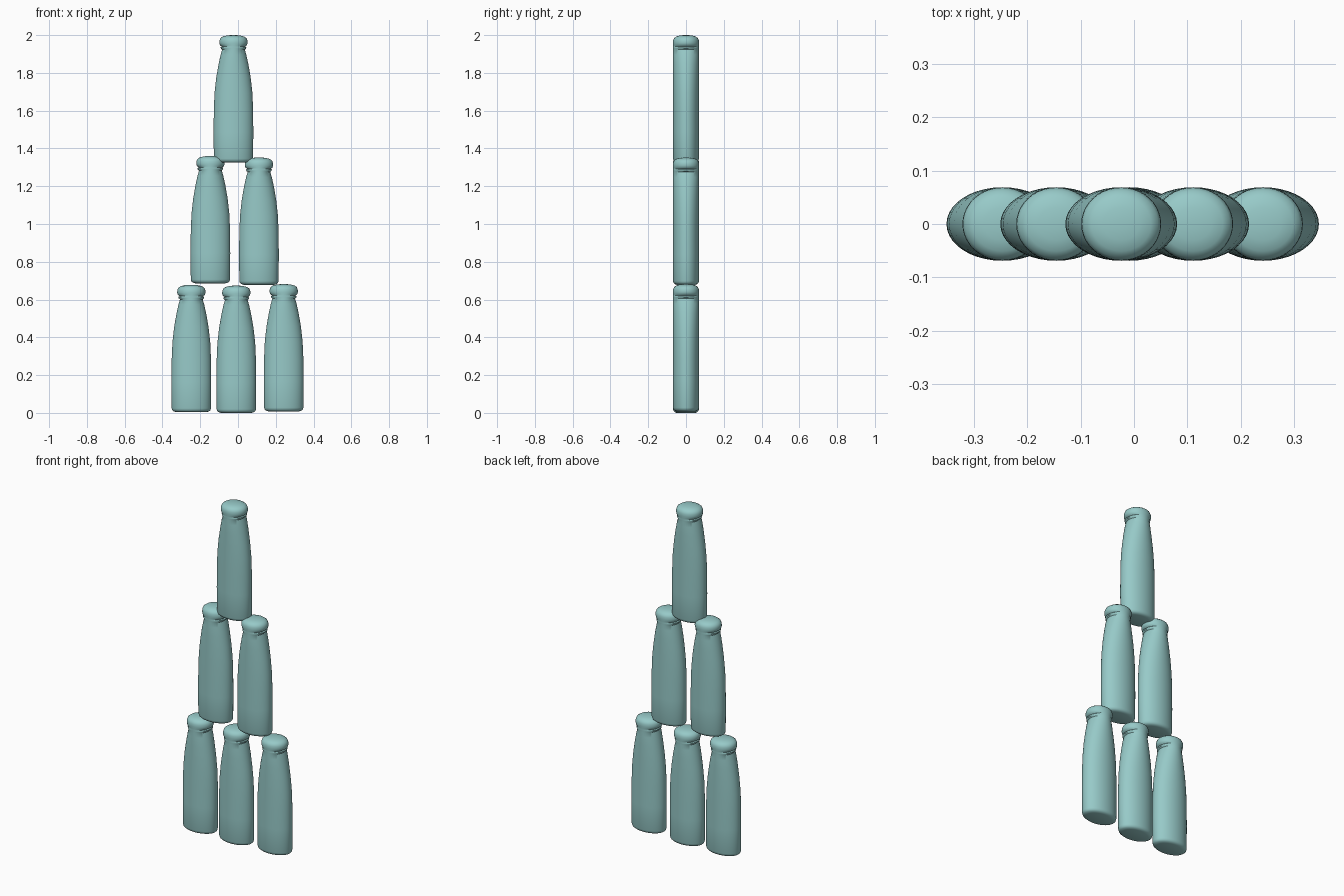
import bpy
import bmesh
import math

cube = bpy.data.objects.get("Cube")
if cube:
    bpy.data.objects.remove(cube, do_unlink=True)

glass = bpy.data.materials.new("pale_teal")
glass.use_nodes = True
colour = (0.31, 0.59, 0.58, 1)
glass.diffuse_color = colour
glass.node_tree.nodes["Principled BSDF"].inputs["Base Color"].default_value = colour

SIDES = 40
# Bottle outline: height, half width, half depth
RINGS = [
    (0.0, 0.080, 0.050), (0.004, 0.094, 0.060), (0.010, 0.101, 0.066),
    (0.020, 0.104, 0.069), (0.16, 0.105, 0.069), (0.28, 0.104, 0.069),
    (0.37, 0.100, 0.069), (0.45, 0.091, 0.069), (0.52, 0.079, 0.069),
    (0.57, 0.068, 0.069), (0.597, 0.060, 0.068), (0.603, 0.067, 0.068),
    (0.610, 0.068, 0.068), (0.614, 0.062, 0.068), (0.620, 0.071, 0.068),
    (0.632, 0.075, 0.069), (0.646, 0.074, 0.068), (0.658, 0.069, 0.063),
    (0.667, 0.056, 0.051), (0.672, 0.034, 0.031), (0.674, 0.012, 0.011),
]


def bottle_mesh():
    bm = bmesh.new()
    rings = []
    for z, rx, ry in RINGS:
        rings.append([bm.verts.new((rx * math.cos(a), ry * math.sin(a), z))
                      for a in (math.tau * i / SIDES for i in range(SIDES))])
    for low, high in zip(rings, rings[1:]):
        for i in range(SIDES):
            j = (i + 1) % SIDES
            bm.faces.new((low[i], low[j], high[j], high[i]))
    bm.faces.new(rings[0][::-1])
    bm.faces.new(rings[-1])
    mesh = bpy.data.meshes.new("bottle")
    bm.to_mesh(mesh)
    bm.free()
    mesh.materials.append(glass)
    return mesh


# Pyramid of bottles: name, x, base height
mesh = bottle_mesh()
STACK = [
    ("bottom_right_bottle", -0.247, 0.004), ("bottom_middle_bottle", -0.009, 0.0),
    ("bottom_left_bottle", 0.242, 0.008), ("middle_right_bottle", -0.146, 0.686),
    ("middle_left_bottle", 0.111, 0.678), ("top_bottle", -0.024, 1.326),
]
bpy.ops.object.select_all(action="DESELECT")
for name, x, z in STACK:
    ob = bpy.data.objects.new(name, mesh)
    ob.location = (x, 0, z)
    bpy.context.collection.objects.link(ob)
ob.select_set(True)
bpy.context.view_layer.objects.active = ob
bpy.ops.object.shade_smooth_by_angle(angle=math.radians(40))
